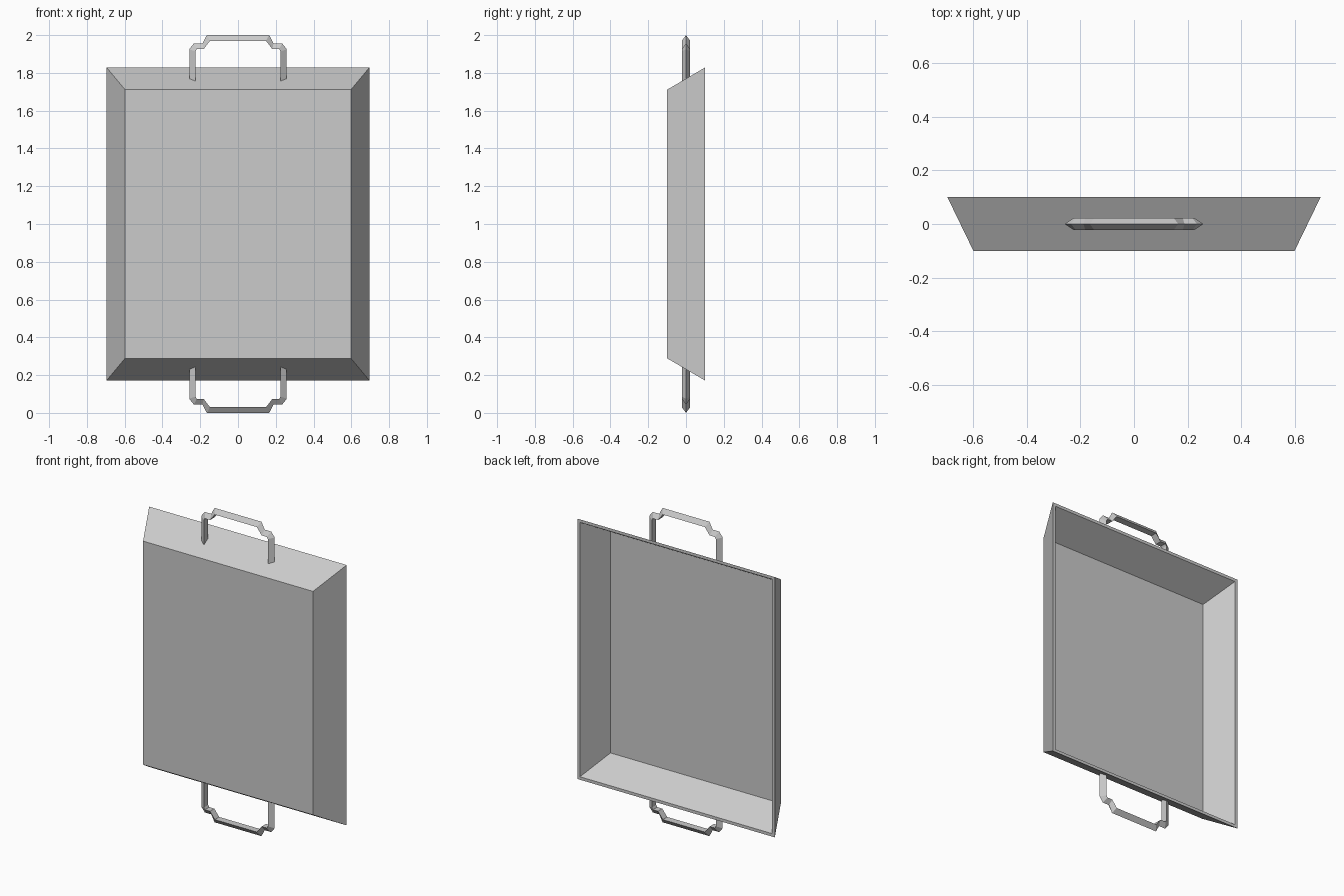
import bpy
import bmesh

cube = bpy.data.objects.get("Cube")
if cube:
    bpy.data.objects.remove(cube, do_unlink=True)

metal = bpy.data.materials.new("brushed grey")
metal.use_nodes = True
GREY = (0.6, 0.6, 0.6, 1)
metal.diffuse_color = GREY
metal.node_tree.nodes["Principled BSDF"].inputs["Base Color"].default_value = GREY

CENTRE = 1.0              # height of the tray's middle
DEPTH = 0.1               # half depth
BASE = (0.598, 0.711)     # half width and half height of the flat base
RIM = (0.695, 0.828)      # the same at the open rim
WALL = 0.019


def loft(name, rings):
    """Join rings of equal length with quads and cap both ends."""
    bm = bmesh.new()
    loops = [[bm.verts.new(p) for p in ring] for ring in rings]
    for a, b in zip(loops, loops[1:]):
        n = len(a)
        for i in range(n):
            j = (i + 1) % n
            bm.faces.new((a[i], a[j], b[j], b[i]))
    bm.faces.new(loops[0][::-1])
    bm.faces.new(loops[-1])
    bmesh.ops.recalc_face_normals(bm, faces=bm.faces)
    mesh = bpy.data.meshes.new(name)
    bm.to_mesh(mesh)
    bm.free()
    mesh.materials.append(metal)
    obj = bpy.data.objects.new(name, mesh)
    bpy.context.collection.objects.link(obj)
    return obj


def half_size(axis, y):
    """Outer half size of the sloping walls at depth y."""
    t = (y + DEPTH) / (2 * DEPTH)
    return BASE[axis] + t * (RIM[axis] - BASE[axis])


def rectangle(y, inset):
    w, h = (half_size(axis, y) - inset for axis in (0, 1))
    return [(sx * w, y, CENTRE + sz * h)
            for sx, sz in ((-1, -1), (1, -1), (1, 1), (-1, 1))]


# Tray: flared outside, rim lip, then the hollow inside
loft("tray", [rectangle(-DEPTH, 0), rectangle(DEPTH, 0),
              rectangle(DEPTH, WALL), rectangle(WALL - DEPTH, WALL)])

# Handle bends: outer ridge (x, z) and flat inner side (x, z), above the centre
BENDS = [((0.258, 0.925), (0.225, 0.914)),
         ((0.234, 0.956), (0.218, 0.926)),
         ((0.188, 0.956), (0.182, 0.926)),
         ((0.165, 1.0), (0.148, 0.97))]
GRIP = 0.022


def handle(name, up):
    def section(side, outer, inner):
        return [(side * x, y, CENTRE + up * z) for (x, z), y in
                ((outer, 0), (inner, GRIP), (inner, -GRIP))]

    def foot(side):
        # Ends follow the slope, sunk slightly into the wall
        ends = ((BENDS[0][0][0], 0), (BENDS[0][1][0], GRIP), (BENDS[0][1][0], -GRIP))
        return [(side * x, y, CENTRE + up * (half_size(1, y) - WALL / 2))
                for x, y in ends]

    left = [foot(1)] + [section(1, *bend) for bend in BENDS]
    right = [foot(-1)] + [section(-1, *bend) for bend in BENDS]
    loft(name, left + right[::-1])


handle("top_handle", 1)
handle("bottom_handle", -1)
